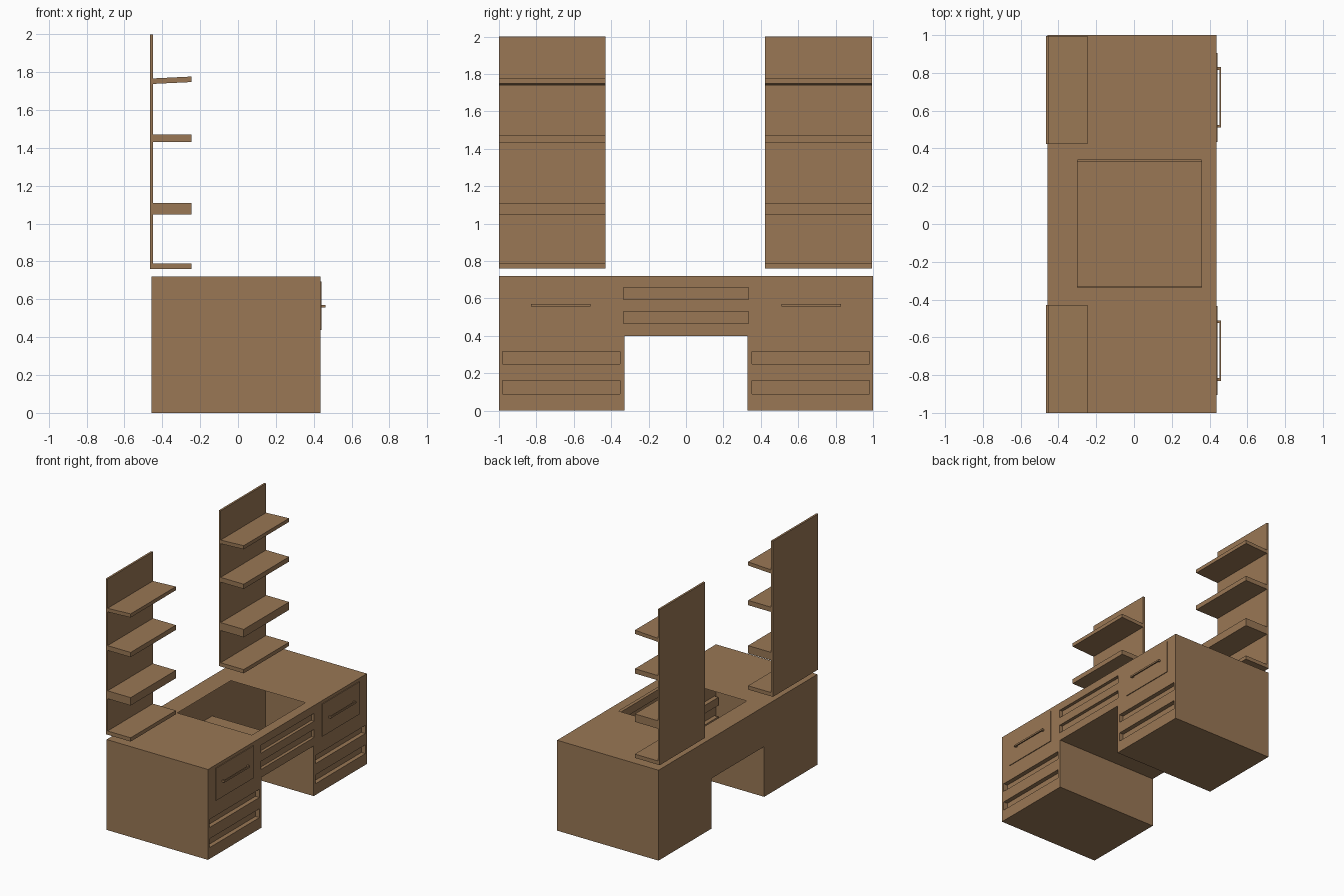
import bpy, bmesh
from mathutils import Vector

if "Cube" in bpy.data.objects:
    bpy.data.objects.remove(bpy.data.objects["Cube"])

wood = bpy.data.materials.new("brown_wood")
wood.diffuse_color = (0.32, 0.185, 0.09, 1)
wood.use_nodes = True
wood.node_tree.nodes["Principled BSDF"].inputs["Base Color"].default_value = wood.diffuse_color


def add_box(bm, lo, hi):
    """Add an axis-aligned box between two corners to a bmesh."""
    lo, hi = Vector(lo), Vector(hi)
    verts = bmesh.ops.create_cube(bm, size=1)["verts"]
    bmesh.ops.scale(bm, vec=hi - lo, verts=verts)
    bmesh.ops.translate(bm, vec=(lo + hi) / 2, verts=verts)
    return verts


def finish(name, bm):
    bmesh.ops.recalc_face_normals(bm, faces=bm.faces)
    me = bpy.data.meshes.new(name)
    bm.to_mesh(me)
    bm.free()
    me.materials.append(wood)
    ob = bpy.data.objects.new(name, me)
    bpy.context.collection.objects.link(ob)
    return ob


def box(name, lo, hi):
    bm = bmesh.new()
    add_box(bm, lo, hi)
    return finish(name, bm)


BACK, FRONT, TOP = -0.458, 0.436, 0.72
HX0, HX1, HY0, HY1 = -0.30, 0.357, -0.335, 0.338

# Desk body: arch profile across y, extruded along x
bm = bmesh.new()
profile = [(-1, 0), (-0.33, 0), (-0.33, 0.4), (0.33, 0.4),
           (0.33, 0), (1, 0), (1, TOP), (-1, TOP)]
face = bm.faces.new([bm.verts.new((BACK, y, z)) for y, z in profile])
ext = bmesh.ops.extrude_face_region(bm, geom=[face], use_keep_orig=True)
bmesh.ops.translate(bm, vec=(FRONT - BACK, 0, 0),
                    verts=[v for v in ext["geom"] if isinstance(v, bmesh.types.BMVert)])
desk = finish("desk_body", bm)

# Cutter for drawer slots and the opening in the top
bm = bmesh.new()
for z0, z1 in [(0.09, 0.16), (0.25, 0.315)]:
    for y0, y1 in [(-0.98, -0.353), (0.353, 0.98)]:
        add_box(bm, (FRONT - 0.035, y0, z0), (FRONT + 0.05, y1, z1))
for z0, z1 in [(0.465, 0.53), (0.595, 0.658)]:
    add_box(bm, (FRONT - 0.025, -0.335, z0), (FRONT + 0.05, 0.335, z1))
add_box(bm, (HX0, HY0, TOP - 0.02), (HX1, HY1, TOP + 0.05))
cutter = finish("cutter", bm)
cut = desk.modifiers.new("slots", 'BOOLEAN')
cut.operation = 'DIFFERENCE'
cut.solver = 'EXACT'
cut.object = cutter
deps = bpy.context.evaluated_depsgraph_get()
desk_mesh = bpy.data.meshes.new_from_object(desk.evaluated_get(deps))
desk.modifiers.clear()
desk.data = desk_mesh
bpy.data.objects.remove(cutter)

# Open the top into the hollow shell
bm = bmesh.new()
bm.from_mesh(desk.data)
e = 0.001
inside = [f for f in bm.faces
          if TOP - 0.03 < f.calc_center_median().z < TOP - e
          and all(HX0 - e < v.co.x < HX1 + e and HY0 - e < v.co.y < HY1 + e
                  and v.co.z > TOP - 0.03 for v in f.verts)]
bmesh.ops.delete(bm, geom=inside, context='FACES')
bm.to_mesh(desk.data)
bm.free()
desk.data.materials.clear()
desk.data.materials.append(wood)

# Shelves: bottom, top and rise of the outer edge
SHELVES = [(0.76, 0.79, 0), (1.047, 1.11, 0), (1.432, 1.47, 0), (1.738, 1.767, 0.01)]

for side, y0, y1, s in [("left", -1, -0.43, -1), ("right", 0.423, 0.995, 1)]:
    # Drop-front door with its bar handle
    a, b = sorted((s * 0.435, s * 0.905))
    box(side + "_door", (FRONT - 0.004, a, 0.437), (FRONT + 0.006, b, 0.695))
    a, b = sorted((s * 0.51, s * 0.83))
    box(side + "_handle_bar", (0.452, a, 0.556), (0.461, b, 0.569))
    for y in (a, b - 0.014):
        box(side + "_handle_post", (FRONT, y, 0.556), (0.455, y + 0.014, 0.571))

    # Tall back panel and its shelves
    box(side + "_back_panel", (-0.465, y0, 0.76), (-0.449, y1, 2.0))
    for z0, z1, rise in SHELVES:
        bm = bmesh.new()
        for v in add_box(bm, (-0.452, y0, z0), (-0.246, y1, z1)):
            if v.co.x > -0.3:
                v.co.z += rise
        finish(side + "_shelf", bm)
